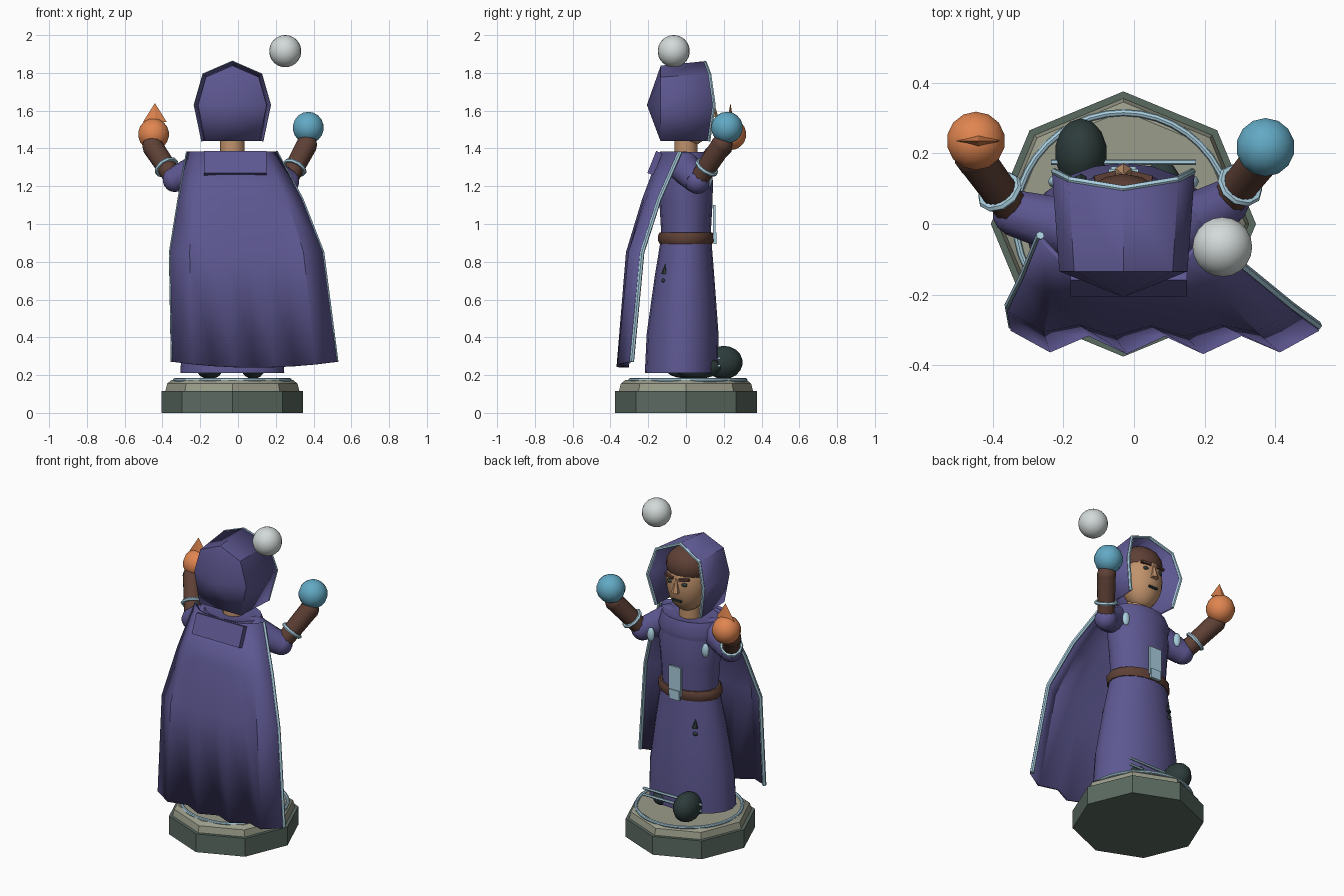
import bpy, bmesh, math
from mathutils import Vector

if "Cube" in bpy.data.objects:
    bpy.data.objects.remove(bpy.data.objects["Cube"], do_unlink=True)

CX = -0.03  # the figure stands a little off the origin


def material(name, r, g, b):
    m = bpy.data.materials.new(name)
    m.use_nodes = True
    m.diffuse_color = (r, g, b, 1)
    m.node_tree.nodes["Principled BSDF"].inputs["Base Color"].default_value = (r, g, b, 1)
    return m


PURPLE = material("purple cloth", .11, .097, .285)
TRIM = material("pale blue trim", .40, .62, .74)
BROWN = material("brown leather", .112, .051, .036)
SKIN = material("skin", .53, .29, .15)
DARK = material("dark green", .025, .044, .042)
STONE = material("dark stone", .105, .145, .12)
STONE_TOP = material("light stone", .323, .332, .254)
ORANGE = material("fire orange", .745, .235, .08)
BLUE = material("water blue", .122, .397, .552)
WHITE = material("air white", .645, .70, .69)


def finish(ob, name, mat, angle=40):
    ob.name = name
    ob.data.materials.clear()
    ob.data.materials.append(mat)
    bpy.ops.object.select_all(action='DESELECT')
    ob.select_set(True)
    bpy.context.view_layer.objects.active = ob
    if angle:
        bpy.ops.object.shade_smooth_by_angle(angle=math.radians(angle))
    return ob


def from_bmesh(bm, name, mat, angle=40):
    bmesh.ops.recalc_face_normals(bm, faces=bm.faces)
    mesh = bpy.data.meshes.new(name)
    bm.to_mesh(mesh)
    bm.free()
    ob = bpy.data.objects.new(name, mesh)
    bpy.context.collection.objects.link(ob)
    return finish(ob, name, mat, angle)


def grid(name, mat, rows, closed=False, caps=False, pole=None, thick=0, angle=40):
    """Skin rows of points, optionally with end caps, a pole and a thickness."""
    bm = bmesh.new()
    vs = [[bm.verts.new(p) for p in row] for row in rows]
    n = len(vs[0])
    for a, b in zip(vs, vs[1:]):
        for i in range(n if closed else n - 1):
            j = (i + 1) % n
            bm.faces.new((a[i], a[j], b[j], b[i]))
    if caps:
        bm.faces.new(vs[0])
        bm.faces.new(vs[-1])
    if pole:
        tip = bm.verts.new(pole)
        for i in range(n):
            bm.faces.new((vs[-1][i], vs[-1][(i + 1) % n], tip))
    ob = from_bmesh(bm, name, mat, angle)
    if thick:
        mod = ob.modifiers.new("thickness", 'SOLIDIFY')
        mod.thickness, mod.offset = thick, 0
    return ob


def loft(name, mat, rings, n=16, angle=40):
    """Rings are (y centre, z, x radius, y radius)."""
    turn = [2 * math.pi * i / n for i in range(n)]
    rows = [[(CX + rx * math.sin(t), cy + ry * math.cos(t), z) for t in turn]
            for cy, z, rx, ry in rings]
    return grid(name, mat, rows, closed=True, caps=True, angle=angle)


def ball(name, mat, loc, size, seg=14):
    bpy.ops.mesh.primitive_uv_sphere_add(segments=seg, ring_count=seg * 2 // 3, location=loc)
    ob = bpy.context.object
    ob.scale = size if isinstance(size, tuple) else (size,) * 3
    return finish(ob, name, mat, 60)


def box(name, mat, loc, size, rot=(0, 0, 0)):
    bpy.ops.mesh.primitive_cube_add(size=1, location=loc, rotation=rot)
    ob = bpy.context.object
    ob.scale = size
    return finish(ob, name, mat, 0)


def limb(name, mat, a, b, r1, r2, sides=10):
    a, b = Vector(a), Vector(b)
    d = b - a
    bpy.ops.mesh.primitive_cone_add(vertices=sides, radius1=r1, radius2=r2, depth=d.length,
                                    location=(a + b) / 2, rotation=d.to_track_quat('Z', 'Y').to_euler())
    return finish(bpy.context.object, name, mat)


def tube(name, mat, pts, r):
    cu = bpy.data.curves.new(name, 'CURVE')
    cu.dimensions, cu.bevel_depth, cu.bevel_resolution, cu.use_fill_caps = '3D', r, 1, True
    sp = cu.splines.new('POLY')
    sp.points.add(len(pts) - 1)
    for p, q in zip(sp.points, pts):
        p.co = (*q, 1)
    ob = bpy.data.objects.new(name, cu)
    bpy.context.collection.objects.link(ob)
    bpy.ops.object.select_all(action='DESELECT')
    ob.select_set(True)
    bpy.context.view_layer.objects.active = ob
    bpy.ops.object.convert(target='MESH')
    return finish(bpy.context.object, name, mat)


# Octagonal pedestal with an inlaid ring
loft("pedestal", STONE, [(0, 0, .375, .375), (0, .115, .375, .375)], 8, 30)
loft("pedestal_top", STONE_TOP, [(0, .115, .355, .355), (0, .155, .345, .345), (0, .175, .32, .32)], 8, 30)
bpy.ops.mesh.primitive_torus_add(major_radius=.305, minor_radius=.01, major_segments=40,
                                 minor_segments=8, location=(CX, .01, .174))
finish(bpy.context.object, "inlaid_ring", TRIM)

# Boots, one stepping forward
ball("right_boot", DARK, (-.15, .2, .267), (.075, .1, .088))
ball("right_boot_heel", DARK, (-.15, .03, .22), (.065, .13, .04))
ball("left_boot", DARK, (.08, .06, .24), (.065, .125, .06))

# Robe, belt and cowl
loft("skirt", PURPLE, [(-.025, .21, .275, .193), (-.018, .42, .265, .19),
                       (-.008, .72, .22, .158), (0, .91, .185, .135)], 20)
loft("torso", PURPLE, [(0, .93, .175, .13), (0, 1.1, .185, .14), (0, 1.22, .2, .143), (0, 1.33, .19, .13)])
loft("belt", BROWN, [(0, .895, .195, .14), (0, .91, .202, .147), (0, .94, .202, .147), (0, .955, .19, .14)])
loft("cowl", PURPLE, [(0, 1.25, .19, .13), (0, 1.31, .205, .145), (-.005, 1.38, .18, .125),
                      (0, 1.37, .09, .08)])
box("front_plaque", TRIM, (CX, .15, 1.01), (.085, .012, .18))
box("buckle", TRIM, (CX, .154, .925), (.07, .016, .06))
for z in (.25, .29):
    tube("hem_rod", TRIM, [(-.235, .175, z), (.175, .175, z)], .008)
for x, y, s in ((-.15, .125, 1), (.12, -.115, -1)):
    limb("skirt_mark", DARK, (x, y, .735), (x, y * .95, .79), .018, 0, 6)
    ball("skirt_mark_dot", DARK, (x - s * .004, y * 1.02, .7), (.016, .012, .012), 8)
for s in (-1, 1):
    ball("chest_clasp", TRIM, (CX + s * .19, .12, 1.24), (.025, .02, .045), 8)

# Pleated cape: rows of (z, left x, right x, edge y, middle y, pleat depth)
rows = []
for z, x0, x1, ye, ym, pleat in ((1.38, -.265, .2, -.04, -.13, 0), (1.13, -.31, .335, -.15, -.22, .005),
                                 (.85, -.355, .445, -.24, -.28, .03), (.27, -.345, .52, -.295, -.31, .05)):
    row = []
    for i in range(9):
        u = i / 4 - 1
        row.append((x0 + (x1 - x0) * i / 8, ym + (ye - ym) * u ** 4 - pleat * (i % 2),
                    z - (.03 * (1 - u * u) if z < .5 else 0)))
    rows.append(row)
grid("cape", PURPLE, rows, thick=.016, angle=30)
for side, i in (("right", 0), ("left", -1)):
    tube(side + "_cape_trim", TRIM, [(r[i][0], r[i][1] + .008, r[i][2]) for r in rows], .012)
box("cape_collar", PURPLE, (-.015, -.165, 1.322), (.33, .035, .125), (-.38, 0, 0))

# Neck, head and face
loft("neck", SKIN, [(0, 1.34, .065, .062), (0, 1.48, .065, .062)], 12)
ball("head", SKIN, (CX, .03, 1.6), (.125, .115, .185), 18)
ball("hair", BROWN, (CX, .02, 1.7), (.132, .122, .11), 16)
limb("nose", SKIN, (CX, .145, 1.565), (CX, .14, 1.65), .026, .006, 6)
box("mouth", DARK, (CX, .134, 1.51), (.06, .012, .011))
for s in (-1, 1):
    box("eyebrow", BROWN, (CX + s * .052, .135, 1.652), (.062, .018, .014), (0, s * -.12, s * -.25))
    ball("eye", DARK, (CX + s * .05, .13, 1.62), (.02, .012, .012), 8)

# Hood: an outline shrinking back to a blunt point, with a trimmed opening
half = [(.155, 1.44, .12), (.195, 1.63, .148), (.15, 1.79, .125)]
outline = ([(-x, z, y) for x, z, y in half] + [(0, 1.855, .1)] + half[::-1])
rim = [(CX + x, y, z) for x, z, y in outline]
back = [(CX + x * .9, -.13, 1.63 + (z - 1.63) * (.9 if z > 1.5 else 1)) for x, z, y in outline]
grid("hood", PURPLE, [rim, back], pole=(CX, -.2, 1.63), thick=.014, angle=35)
tube("hood_trim", TRIM, rim, .01)

# Arms with cuffs and gloves: shoulder, elbow, hand
arms = {"right": ((-.19, -.01, 1.3), (-.335, .03, 1.235), (-.452, .19, 1.41)),
        "left": ((.13, -.01, 1.3), (.26, .06, 1.225), (.365, .19, 1.42))}
for side, joints in arms.items():
    shoulder, elbow, hand = map(Vector, joints)
    fore = hand - elbow
    ball(side + "_shoulder", PURPLE, shoulder, .085)
    limb(side + "_sleeve", PURPLE, shoulder, elbow, .085, .068)
    ball(side + "_elbow", PURPLE, elbow, .066)
    limb(side + "_forearm", BROWN, elbow - fore * .12, hand, .05, .056)
    ball(side + "_glove", BROWN, hand, .057, 10)
    bpy.ops.mesh.primitive_torus_add(major_radius=.058, minor_radius=.011, major_segments=10,
                                     minor_segments=6, location=elbow + fore * .38,
                                     rotation=fore.to_track_quat('Z', 'Y').to_euler())
    finish(bpy.context.object, side + "_cuff", TRIM)

# Floating elemental orbs
ball("fire_orb", ORANGE, (-.447, .235, 1.475), .084)
bpy.ops.mesh.primitive_cone_add(vertices=4, radius1=.07, depth=.1, location=(-.44, .235, 1.59))
bpy.context.object.scale = (.9, .25, 1)
finish(bpy.context.object, "flame_tip", ORANGE, 0)
ball("water_orb", BLUE, (.372, .217, 1.51), .084)
ball("air_orb", WHITE, (.25, -.065, 1.915), .085, 20)
